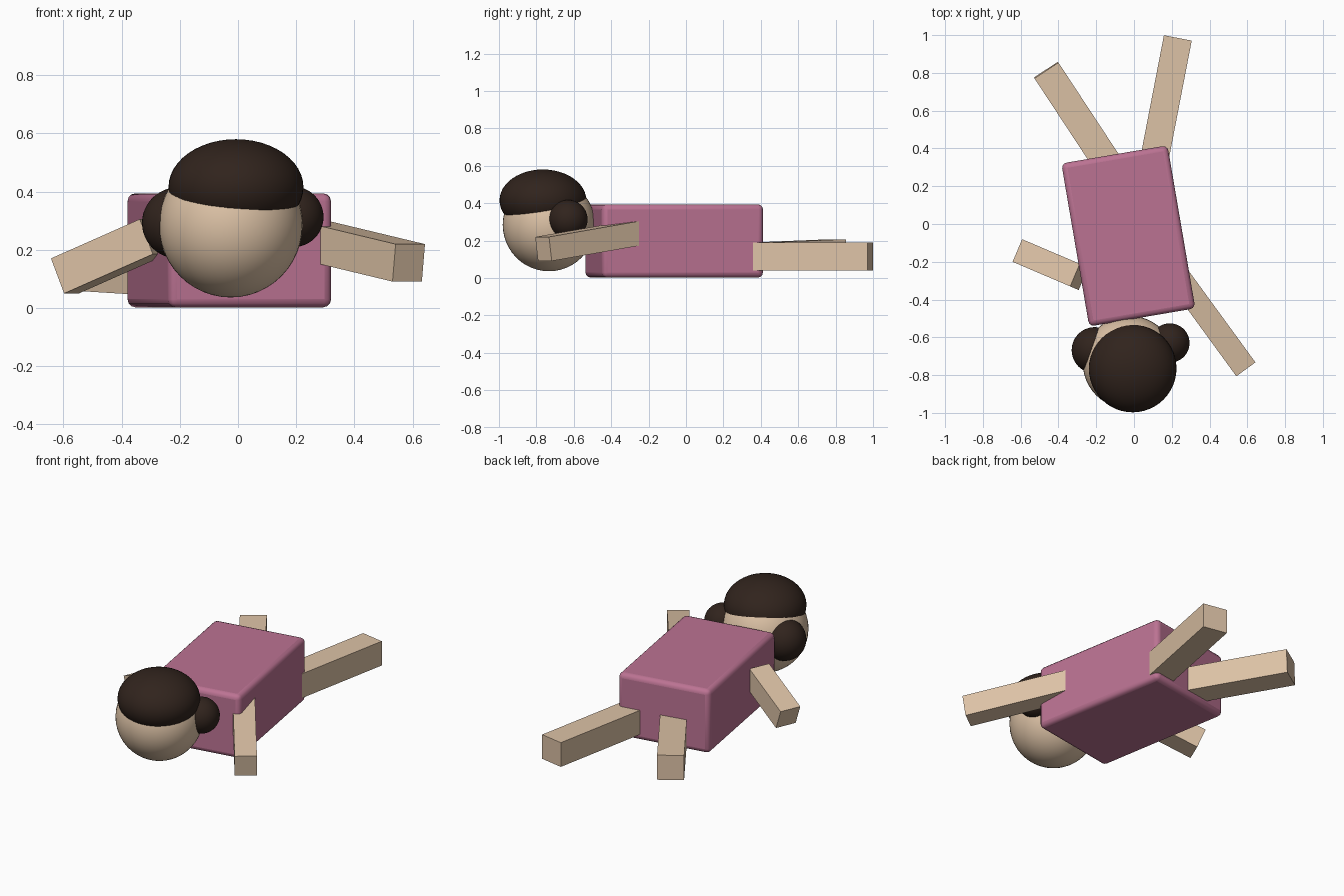
import bpy
from math import radians
from mathutils import Vector

if "Cube" in bpy.data.objects:
    bpy.data.objects.remove(bpy.data.objects["Cube"])


def material(name, rgb):
    m = bpy.data.materials.new(name)
    m.diffuse_color = (*rgb, 1)
    m.use_nodes = True
    m.node_tree.nodes["Principled BSDF"].inputs["Base Color"].default_value = m.diffuse_color
    return m


SKIN = material("skin", (0.72, 0.54, 0.38))
PINK = material("pink_cloth", (0.50, 0.17, 0.29))
HAIR = material("dark_hair", (0.03, 0.017, 0.012))


def ball(name, centre, radii, mat):
    bpy.ops.mesh.primitive_uv_sphere_add(segments=48, ring_count=24, radius=1, location=centre)
    ob = bpy.context.object
    ob.name = name
    ob.scale = radii
    bpy.ops.object.transform_apply(location=False, rotation=False, scale=True)
    bpy.ops.object.shade_smooth()
    ob.data.materials.append(mat)
    return ob


def block(name, centre, size, mat):
    bpy.ops.mesh.primitive_cube_add(size=1, location=centre)
    ob = bpy.context.object
    ob.name = name
    ob.scale = size
    bpy.ops.object.transform_apply(location=False, rotation=False, scale=True)
    ob.data.materials.append(mat)
    return ob


def limb(name, inner, outer, width, height):
    a, b = Vector(inner), Vector(outer)
    ob = block(name, (a + b) / 2, (width, (b - a).length, height), SKIN)
    ob.rotation_euler = (b - a).to_track_quat('Y', 'Z').to_euler()


# torso: rounded box, turned slightly
torso = block("torso", (-0.03, -0.063, 0.198), (0.57, 0.875, 0.392), PINK)
torso.rotation_euler.z = radians(9.7)
bev = torso.modifiers.new("rounded_edges", 'BEVEL')
bev.width = 0.028
bev.segments = 3
bpy.ops.object.shade_smooth_by_angle(angle=radians(40))

# head, hair cap and two buns
ball("head", (-0.025, -0.733, 0.285), (0.247, 0.247, 0.249), SKIN)
ball("hair_cap", (-0.007, -0.765, 0.415), (0.232, 0.232, 0.165), HAIR)
ball("left_bun", (-0.208, -0.668, 0.292), (0.122,) * 3, HAIR)
ball("right_bun", (0.190, -0.630, 0.313), (0.104,) * 3, HAIR)

# arms
limb("left_arm", (-0.29, -0.28, 0.245), (-0.595, -0.15, 0.11), 0.13, 0.13)
limb("right_arm", (0.17, -0.19, 0.255), (0.587, -0.762, 0.155), 0.125, 0.13)

# legs
limb("left_leg", (-0.08, 0.23, 0.108), (-0.465, 0.815, 0.132), 0.152, 0.15)
limb("right_leg", (0.09, 0.25, 0.115), (0.232, 0.985, 0.115), 0.15, 0.15)
